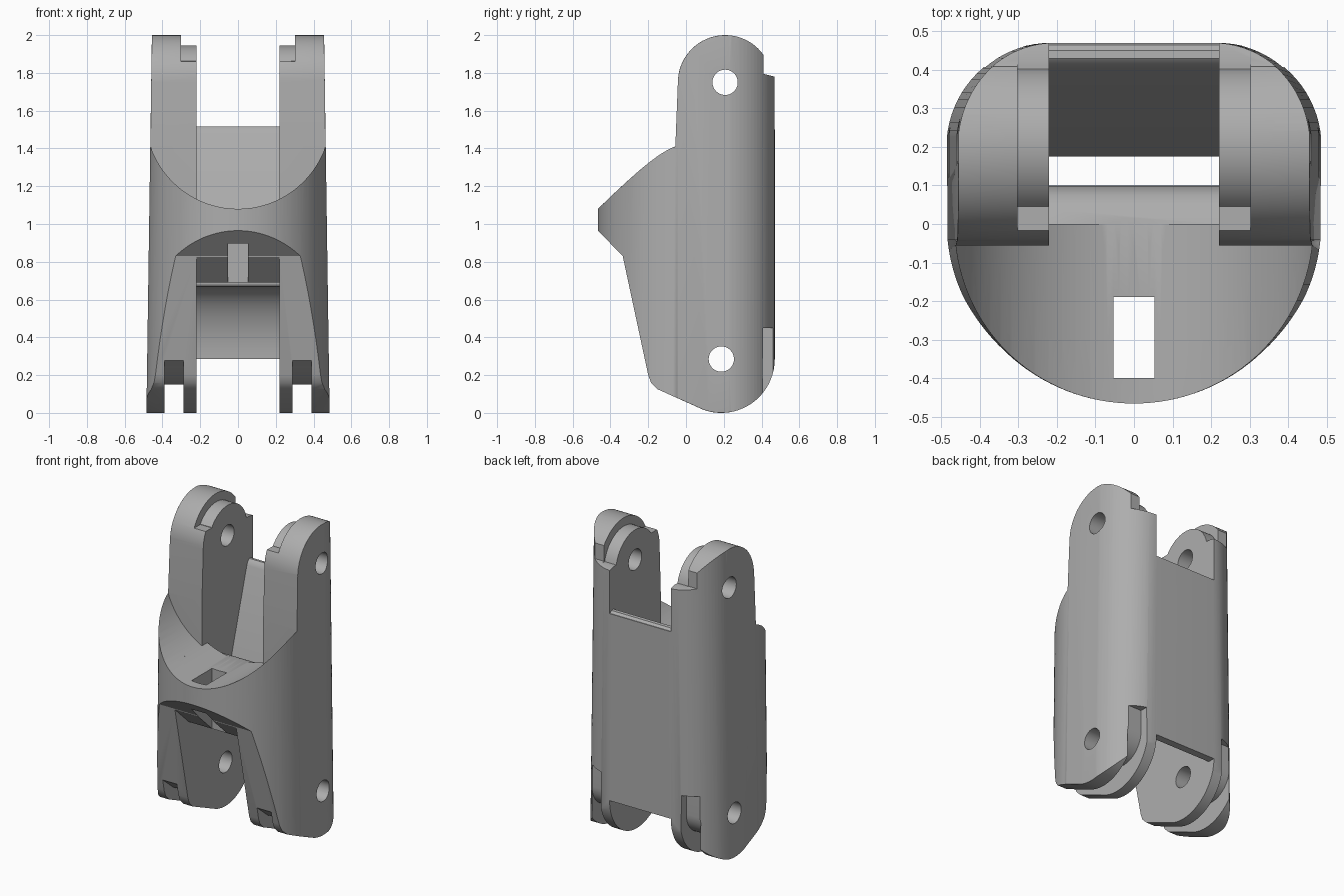
import bpy, bmesh
from math import sin, cos, pi, radians, sqrt

if "Cube" in bpy.data.objects:
    bpy.data.objects.remove(bpy.data.objects["Cube"])

grey = bpy.data.materials.new("plain grey")
grey.use_nodes = True
colour = (0.42, 0.42, 0.42, 1)
grey.diffuse_color = colour
grey.node_tree.nodes["Principled BSDF"].inputs["Base Color"].default_value = colour


def arc(cu, cv, ru, rv, start, end, n=24):
    """Points on an ellipse, angles in degrees."""
    angles = [radians(start + (end - start) * i / n) for i in range(n + 1)]
    return [(cu + ru * cos(a), cv + rv * sin(a)) for a in angles]


def prism(name, points, axis, low, high, bevel=None):
    """Extrude a 2D outline along x (y,z), y (x,z) or z (x,y)."""
    place = {"x": lambda u, v, w: (w, u, v),
             "y": lambda u, v, w: (u, w, v),
             "z": lambda u, v, w: (u, v, w)}[axis]
    bm = bmesh.new()
    ends = [[bm.verts.new(place(u, v, w)) for u, v in points] for w in (low, high)]
    caps = [bm.faces.new(ring) for ring in ends]
    n = len(points)
    for i in range(n):
        j = (i + 1) % n
        bm.faces.new((ends[0][i], ends[0][j], ends[1][j], ends[1][i]))
    bmesh.ops.recalc_face_normals(bm, faces=bm.faces)
    if bevel:
        edges = [e for f in caps for e in f.edges if bevel(e)]
        bmesh.ops.bevel(bm, geom=edges, offset=0.05, segments=5, profile=0.5,
                        affect="EDGES", clamp_overlap=True)
    mesh = bpy.data.meshes.new(name)
    bm.to_mesh(mesh)
    bm.free()
    obj = bpy.data.objects.new(name, mesh)
    bpy.context.collection.objects.link(obj)
    return obj


def combine(target, tool, operation="DIFFERENCE"):
    mod = target.modifiers.new("cut", "BOOLEAN")
    mod.operation, mod.solver, mod.object = operation, "EXACT", tool
    bpy.context.view_layer.objects.active = target
    bpy.ops.object.modifier_apply(modifier=mod.name)
    bpy.data.objects.remove(tool)


def taper(obj):
    for v in obj.data.vertices:
        v.co.x *= 1 - 0.03 * v.co.z


# Side outline: rounded pivot ends, pointed front bridge
side = (arc(0.187, 0.285, 0.283, 0.285, 250, 360, 20)
        + [(0.47, 1.78), (0.41, 1.795)]
        + arc(0.207, 1.75, 0.25, 0.25, 36, 180, 28)
        + [(-0.056, 1.42), (-0.5, 1.42), (-0.5, 1.0), (-0.335, 0.83),
           (-0.2, 0.2), (-0.185, 0.16), (-0.15, 0.125)])


def rounded_end(edge):
    heights = [v.co.z for v in edge.verts]
    return min(heights) > 1.77 and max(v.co.y for v in edge.verts) < 0.409 or max(heights) < 0.21


body = prism("link_body", side, "x", -0.485, 0.485, rounded_end)
taper(body)

# Plan outline: elliptical front, flat back with round corners
plan = (arc(0.22, 0.2, 0.267, 0.27, 0, 90, 20) + arc(-0.22, 0.2, 0.267, 0.27, 90, 180, 20)
        + arc(0, 0, 0.487, 0.466, 180, 360, 64))
plan_block = prism("plan_block", plan, "z", -0.1, 2.1)
taper(plan_block)
combine(body, plan_block, "INTERSECT")


# Scooped top of the bridge, wide in front of the arms and narrow between them
def scoop(half_width, front, back):
    r = 0.49
    reach = radians(90) if half_width >= r else None
    points = []
    for i in range(41):
        x = half_width * sin(pi / 2 * (i / 20 - 1))
        points.append((x, 1.57 - sqrt(max(0, r * r - x * x))))
    points += [(half_width, 2.2), (-half_width, 2.2)]
    return prism("scoop", points, "y", front, back)


combine(body, scoop(0.49, -0.7, -0.056))
combine(body, scoop(0.22, -0.3, 0.05))

# Channel between the arms, leaving the bridge and the wedge-shaped back wall
channel = ([(0.0, 2.2), (0.0, 1.085), (0.04, 1.072), (0.075, 1.045), (0.097, 1.0),
            (0.1, 0.9), (0.08, 0.69), (-0.19, 0.69), (-0.34, 0.83), (-0.7, 0.82),
            (-0.7, -0.1), (0.7, -0.1), (0.7, 0.285)]
           + arc(0.185, 0.285, 0.237, 0.385, 0, 90, 20)
           + [(0.177, 0.68), (0.175, 0.7), (0.18, 0.725), (0.405, 1.48),
              (0.415, 1.503), (0.43, 1.515), (0.45, 1.513), (0.465, 1.5),
              (0.7, 1.495), (0.7, 2.2)])
combine(body, prism("channel", channel, "x", -0.22, 0.22))

# Slot through the bridge
slot = [(-0.4, 0.5), (-0.19, 0.5), (-0.19, 1.4), (-0.4, 1.4)]
combine(body, prism("slot", slot, "x", -0.053, 0.053))

# Stepped inner tabs at the top and cord grooves around the lower ends
tab_step = ([(-0.3, 2.2), (-0.3, 1.86), (0.045, 1.86)]
            + arc(0.207, 1.745, 0.2, 0.2, 144, 13, 20)
            + [(0.41, 1.79), (0.7, 1.79), (0.7, 2.2)])
groove = ([(-0.5, -0.2), (-0.5, 0.32), (-0.22, 0.28), (-0.17, 0.24), (-0.11, 0.19),
           (-0.04, 0.158), (0.03, 0.15), (0.2, 0.15)]
          + arc(0.25, 0.31, 0.158, 0.16, 270, 360, 12)
          + [(0.408, 0.45), (0.7, 0.45), (0.7, -0.2)])
for s in (-1, 1):
    combine(body, prism("tab_step", tab_step, "x", *sorted((s * 0.15, s * 0.303))))
    combine(body, prism("groove", groove, "x", *sorted((s * 0.288, s * 0.39))))

# Pivot pin holes
for y, z in ((0.207, 1.75), (0.187, 0.285)):
    hole = arc(y, z, 0.067, 0.067, 0, 360, 40)[:-1]
    combine(body, prism("pin_hole", hole, "x", -0.7, 0.7))

body.data.materials.clear()
body.data.materials.append(grey)
for face in body.data.polygons:
    face.material_index = 0
bpy.ops.object.select_all(action="DESELECT")
body.select_set(True)
bpy.context.view_layer.objects.active = body
bpy.ops.object.shade_smooth_by_angle(angle=radians(28))
